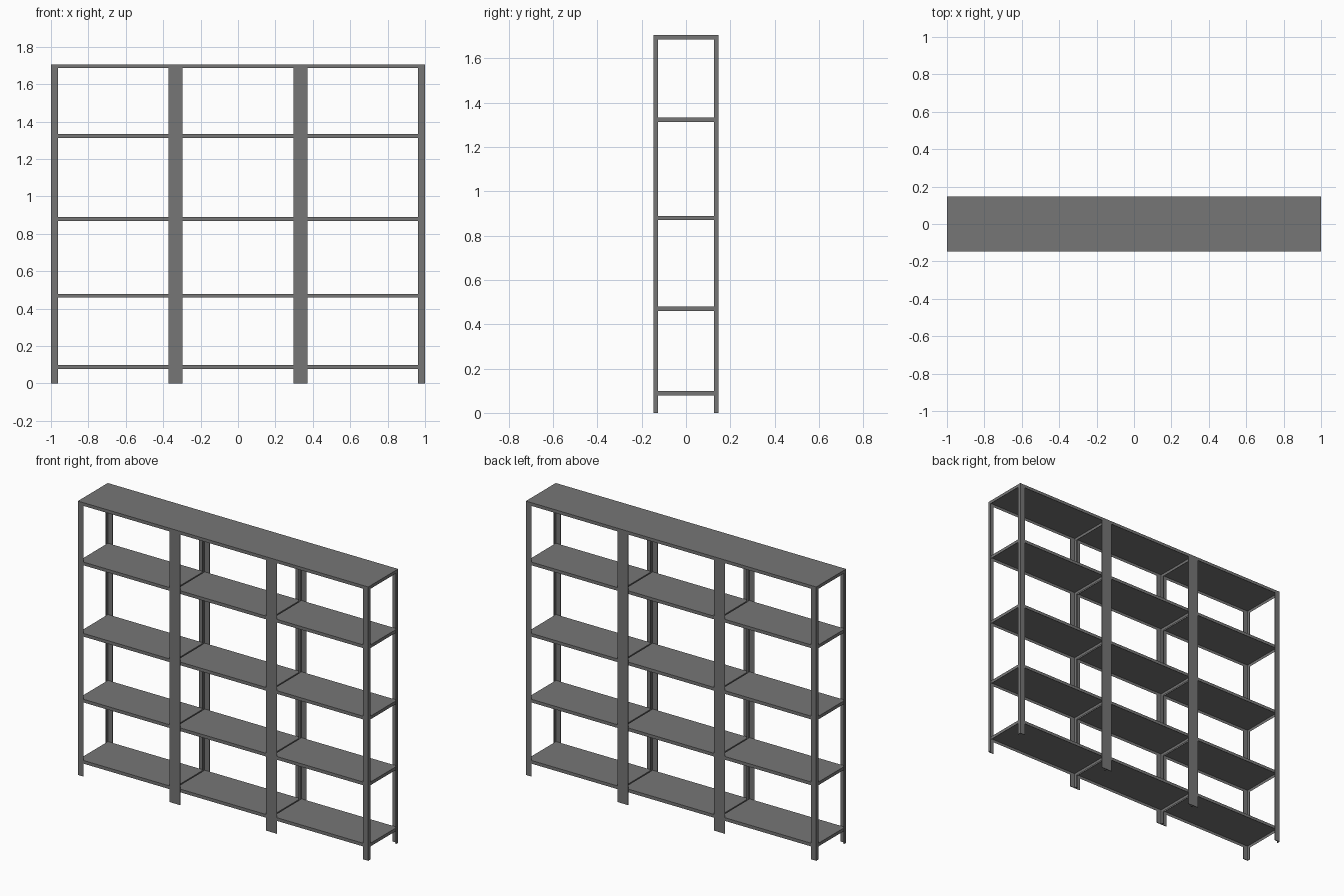
import bpy
import bmesh

if "Cube" in bpy.data.objects:
    bpy.data.objects.remove(bpy.data.objects["Cube"])

HALF_DEPTH = 0.147
BAY = 2 / 3            # width of one shelving bay
WALL = 0.004           # sheet metal thickness
LIP = 0.02             # folded shelf edge height
TOP = 1.705
POST_X, POST_Y = 0.037, 0.02

steel = bpy.data.materials.new("grey_steel")
steel.use_nodes = True
grey = (0.18, 0.18, 0.18, 1)
steel.diffuse_color = grey
steel.node_tree.nodes["Principled BSDF"].inputs["Base Color"].default_value = grey


def finish(name, bm):
    bmesh.ops.recalc_face_normals(bm, faces=bm.faces)
    mesh = bpy.data.meshes.new(name)
    bm.to_mesh(mesh)
    bm.free()
    mesh.materials.append(steel)
    obj = bpy.data.objects.new(name, mesh)
    bpy.context.collection.objects.link(obj)


def angle_post(name, x, y, sx, sy, height):
    """L-section upright; sx and sy point from its corner into the bay."""
    outline = [(0, 0), (POST_X, 0), (POST_X, WALL),
               (WALL, WALL), (WALL, POST_Y), (0, POST_Y)]
    bm = bmesh.new()
    base = bm.faces.new([bm.verts.new((x + sx * u, y + sy * v, 0)) for u, v in outline])
    side = bmesh.ops.extrude_face_region(bm, geom=[base])["geom"]
    verts = [g for g in side if isinstance(g, bmesh.types.BMVert)]
    bmesh.ops.translate(bm, verts=verts, vec=(0, 0, height))
    finish(name, bm)


def tray(name, x, half_x, half_y, top):
    """Shelf panel with folded edges, open underneath."""
    bm = bmesh.new()
    bmesh.ops.create_cube(bm, size=1)
    for v in bm.verts:
        v.co = (x + v.co.x * 2 * half_x, v.co.y * 2 * half_y,
                top if v.co.z > 0 else top - LIP)
    bm.normal_update()
    bottom = [f for f in bm.faces if f.normal.z < -0.9]
    bmesh.ops.inset_region(bm, faces=bottom, thickness=WALL)
    for v in bottom[0].verts:
        v.co.z = top - WALL
    finish(name, bm)


for bay, label in enumerate(("right", "middle", "left")):
    x = (bay - 1) * BAY
    # Uprights at the four corners of the bay
    for sx, side in ((1, "right"), (-1, "left")):
        for sy, end in ((1, "front"), (-1, "back")):
            angle_post(f"{label}_bay_{end}_{side}_post",
                       x - sx * BAY / 2, -sy * HALF_DEPTH, sx, sy, TOP - LIP)
    # Shelves fit inside the uprights
    for i, z in enumerate((0.098, 0.479, 0.889, 1.333)):
        tray(f"{label}_bay_shelf_{i + 1}", x, BAY / 2 - WALL, HALF_DEPTH - WALL, z)
    # Top panel caps the uprights
    tray(f"{label}_bay_top_shelf", x, BAY / 2, HALF_DEPTH, TOP)
